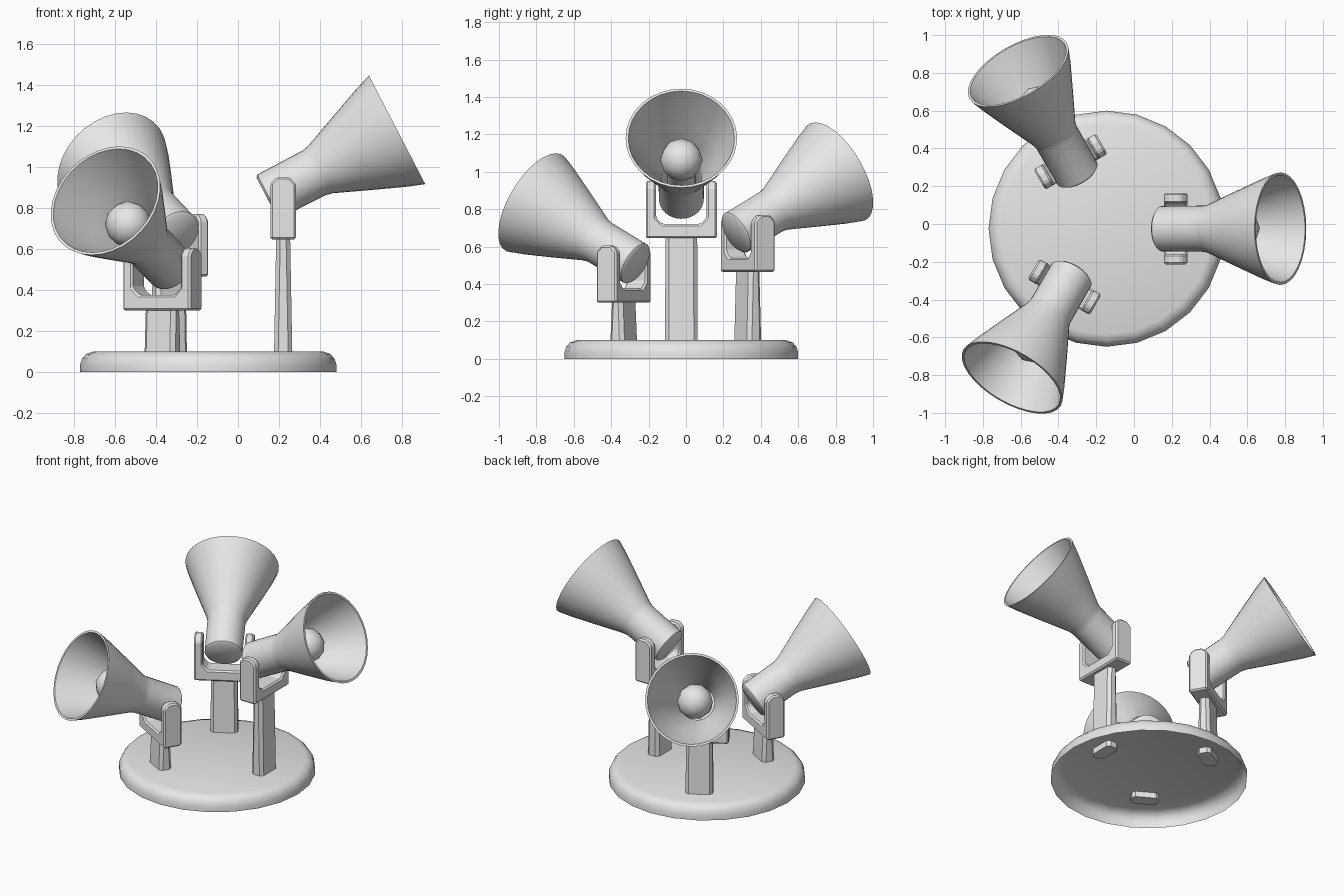
import bpy, bmesh, math
from mathutils import Matrix, Vector

cube = bpy.data.objects.get("Cube")
if cube:
    bpy.data.objects.remove(cube, do_unlink=True)

grey = bpy.data.materials.new("plain_grey")
grey.use_nodes = True
grey.diffuse_color = (0.8, 0.8, 0.8, 1)
grey.node_tree.nodes["Principled BSDF"].inputs["Base Color"].default_value = (0.8, 0.8, 0.8, 1)


def finish(bm, name, matrix, smooth=None):
    """Turn a bmesh into a named object, optionally smooth below an angle."""
    mesh = bpy.data.meshes.new(name)
    bm.to_mesh(mesh)
    bm.free()
    mesh.materials.append(grey)
    if smooth:
        mesh.shade_smooth()
        mesh.set_sharp_from_angle(angle=math.radians(smooth))
    obj = bpy.data.objects.new(name, mesh)
    obj.matrix_world = matrix
    bpy.context.collection.objects.link(obj)
    return obj


def lathe(name, profile, matrix, steps, smooth=40):
    """Spin a (radius, height) profile around local z."""
    bm = bmesh.new()
    verts = [bm.verts.new((r, 0, z)) for r, z in profile]
    edges = [bm.edges.new(pair) for pair in zip(verts, verts[1:])]
    bmesh.ops.spin(bm, geom=verts + edges, cent=(0, 0, 0), axis=(0, 0, 1),
                   angle=math.tau, steps=steps)
    bmesh.ops.remove_doubles(bm, verts=bm.verts, dist=0.0005)
    bmesh.ops.recalc_face_normals(bm, faces=bm.faces)
    return finish(bm, name, matrix, smooth)


def post(name, matrix, bottom, top):
    """Slightly tapered post with chamfered corners."""
    def ring(half_x, half_y, z, cut=0.02):
        pts = [(half_x, half_y - cut), (half_x - cut, half_y)]
        pts += [(-x, y) for x, y in reversed(pts)]
        pts += [(-x, -y) for x, y in pts]
        return [bm.verts.new((x, y, z)) for x, y in pts]

    bm = bmesh.new()
    low = ring(0.045, 0.087, bottom)
    high = ring(0.034, 0.085, top)
    bm.faces.new(low)
    bm.faces.new(high)
    for i in range(len(low)):
        j = (i + 1) % len(low)
        bm.faces.new((low[i], low[j], high[j], high[i]))
    bmesh.ops.recalc_face_normals(bm, faces=bm.faces)
    return finish(bm, name, matrix)


def yoke(name, matrix):
    """U-shaped bracket with chamfered arm tops, origin at the pivot."""
    half = [(0.19, -0.247), (0.19, 0.058), (0.135, 0.058),
            (0.135, -0.137), (0.1, -0.172)]
    outline = half + [(-y, z) for y, z in reversed(half)]
    bm = bmesh.new()
    face = bm.faces.new([bm.verts.new((-0.062, y, z)) for y, z in outline])
    grown = bmesh.ops.extrude_face_region(bm, geom=[face])
    moved = [v for v in grown["geom"] if isinstance(v, bmesh.types.BMVert)]
    bmesh.ops.translate(bm, verts=moved, vec=(0.124, 0, 0))
    bmesh.ops.recalc_face_normals(bm, faces=bm.faces)
    tops = [e for e in bm.edges
            if all(v.co.z > 0.05 for v in e.verts)
            and abs(e.verts[0].co.x - e.verts[1].co.x) < 0.01]
    bmesh.ops.bevel(bm, geom=tops, offset=0.032, segments=1, affect='EDGES')
    obj = finish(bm, name, matrix)
    bevel = obj.modifiers.new("soft_edges", 'BEVEL')
    bevel.width = 0.01
    bevel.segments = 1
    bevel.limit_method = 'ANGLE'
    return obj


def bulb(name, matrix):
    bm = bmesh.new()
    bmesh.ops.create_icosphere(bm, subdivisions=2, radius=0.114)
    return finish(bm, name, matrix @ Matrix.Translation((0, 0, 0.375)), 60)


# Hollow round base, open underneath
lathe("base", [(0.625, 0), (0.625, 0.035), (0.615, 0.065), (0.595, 0.088),
               (0.56, 0.1), (0, 0.1)],
      Matrix.Translation((-0.145, -0.025, 0)), 24, 60)

# Flared lamp shade: outside from the back cap to the rim, then the inside
shade = [(0, -0.09), (0.108, -0.09), (0.12, -0.08), (0.122, 0.17),
         (0.13, 0.205), (0.205, 0.385), (0.27, 0.545), (0.298, 0.625),
         (0.284, 0.625), (0.257, 0.545), (0.192, 0.385),
         (0.117, 0.205), (0.108, 0.17), (0.108, -0.06), (0, -0.06)]
stem = [(0.0, -0.06), (0.075, -0.06), (0.075, 0.3), (0, 0.3)]

# Three lamps on posts of different heights: side, x, y, pivot height, heading
lamps = [("left", 0.22, -0.025, 0.892, 0),
         ("back", -0.336, 0.33, 0.712, 120),
         ("front", -0.368, -0.333, 0.547, 240)]

for side, x, y, pivot, heading in lamps:
    turn = Matrix.Rotation(math.radians(heading), 4, 'Z')
    ground = Matrix.Translation((x, y, 0)) @ turn
    joint = Matrix.Translation((x, y, pivot)) @ turn
    aim = joint @ Matrix.Rotation(math.radians(62.6), 4, 'Y')
    post(side + "_post", ground, 0.06, pivot - 0.235)
    yoke(side + "_yoke", joint)
    lathe(side + "_lamp_shade", shade, aim, 32)
    lathe(side + "_bulb_stem", stem, aim, 16)
    bulb(side + "_bulb", aim)
